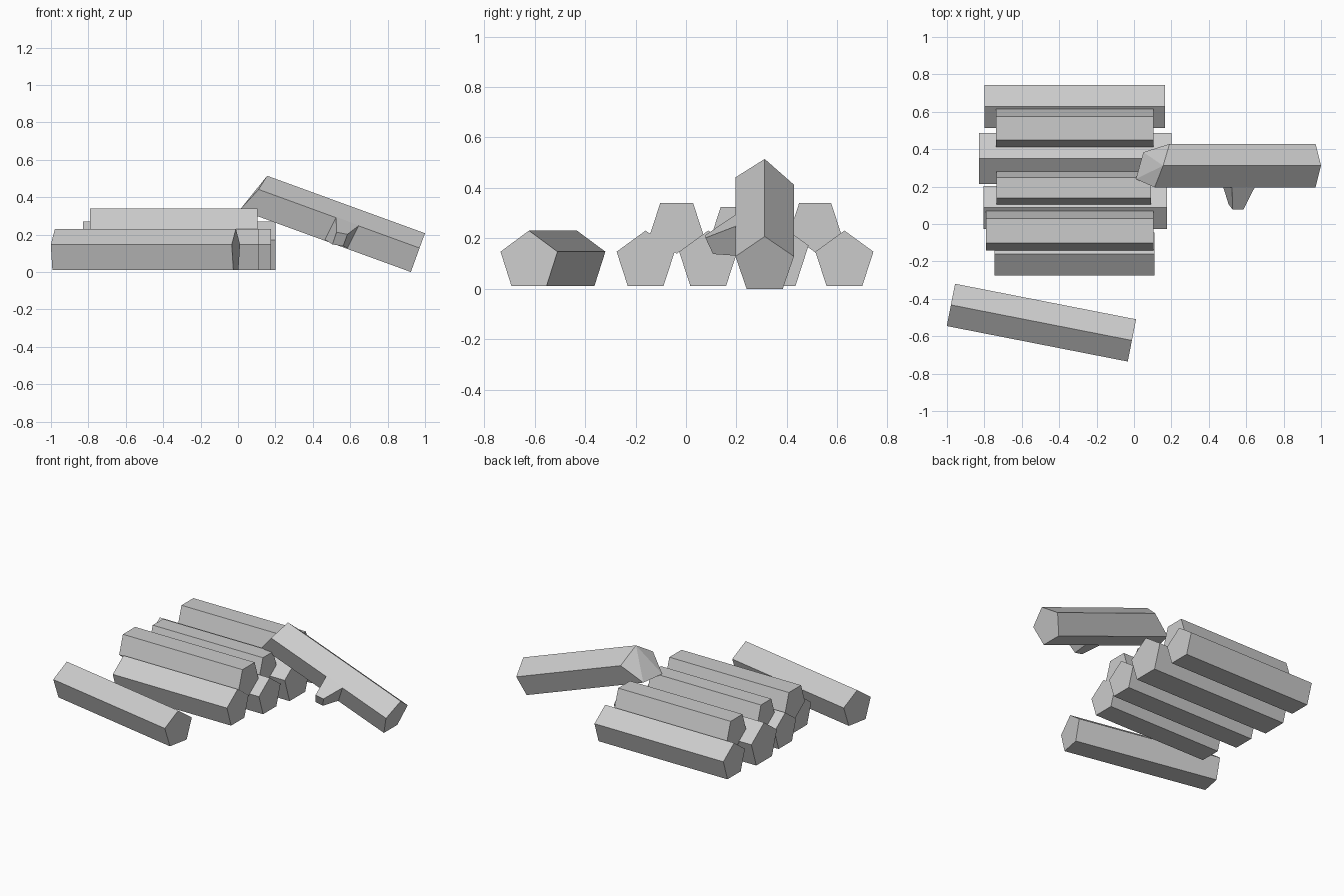
import bpy, bmesh, math
from mathutils import Matrix, Vector

old = bpy.data.objects.get("Cube")
if old:
    bpy.data.objects.remove(old, do_unlink=True)

# One plain grey for everything
grey = bpy.data.materials.new("plain grey")
grey.use_nodes = True
COLOUR = (0.6, 0.6, 0.6, 1)
grey.diffuse_color = COLOUR
grey.node_tree.nodes["Principled BSDF"].inputs["Base Color"].default_value = COLOUR


def finish(name, bm, matrix=Matrix()):
    bmesh.ops.recalc_face_normals(bm, faces=bm.faces[:])
    bm.transform(matrix)
    mesh = bpy.data.meshes.new(name)
    bm.to_mesh(mesh)
    bm.free()
    mesh.materials.append(grey)
    obj = bpy.data.objects.new(name, mesh)
    bpy.context.collection.objects.link(obj)
    return obj


def log(name, radius, starts, end, matrix, point_up=True):
    """Five-sided log along local x; starts gives the x of each corner at the first end."""
    bm = bmesh.new()
    first, last = [], []
    for k in range(5):
        a = math.tau * k / 5 + (0 if point_up else math.pi)
        y, z = radius * math.sin(a), radius * math.cos(a)
        first.append(bm.verts.new((starts[k], y, z)))
        last.append(bm.verts.new((end, y, z)))
    for k in range(5):
        n = (k + 1) % 5
        bm.faces.new((first[k], first[n], last[n], last[k]))
    bm.faces.new(last)
    for k in range(1, 4):
        bm.faces.new((first[0], first[k], first[k + 1]))
    return finish(name, bm, matrix)


FLAT = math.cos(math.pi / 5)   # centre-to-side distance for radius 1
GROUND = 0.012

# Bottom row: points up (radius, y, x start, x end)
for i, (r, y, x0, x1) in enumerate([(0.121, -0.16, -0.745, 0.11),
                                    (0.121, 0.088, -0.805, 0.176),
                                    (0.143, 0.35, -0.83, 0.2),
                                    (0.121, 0.628, -0.8, 0.165)]):
    log(f"bottom_log_{i + 1}", r, [x0] * 5, x1,
        Matrix.Translation((0, y, GROUND + FLAT * r)))

# Upper row: points down, resting in the gaps (radius, y, top z, x start, x end)
for i, (r, y, top, x0, x1) in enumerate([(0.111, -0.037, 0.34, -0.79, 0.105),
                                         (0.094, 0.193, 0.325, -0.735, 0.09),
                                         (0.108, 0.512, 0.34, -0.737, 0.105)]):
    log(f"upper_log_{i + 1}", r, [x0] * 5, x1,
        Matrix.Translation((0, y, top - FLAT * r)), point_up=False)

# Loose log lying in front, slightly turned
log("loose_log", 0.121, [-0.493] * 5, 0.493,
    Matrix.Translation((-0.495, -0.5275, GROUND + FLAT * 0.121))
    @ Matrix.Rotation(math.radians(-11.1), 4, 'Z'))

# Leaning log with an obliquely chopped upper end
log("leaning_log", 0.122, [-0.898, -0.831, -0.93, -0.973, -0.916], 0,
    Matrix.Translation((0.958, 0.312, 0.093))
    @ Matrix.Rotation(math.radians(20), 4, 'Y'))

# Tapered branch stub growing from the front of the leaning log
bm = bmesh.new()
base = [bm.verts.new(Vector(p)) for p in [(0.463, 0.243, 0.174), (0.586, 0.243, 0.128),
                                          (0.647, 0.199, 0.249), (0.524, 0.199, 0.296)]]
tip = [bm.verts.new(Vector(p)) for p in [(0.505, 0.107, 0.148), (0.562, 0.107, 0.138),
                                         (0.585, 0.077, 0.202), (0.527, 0.077, 0.213)]]
for k in range(4):
    n = (k + 1) % 4
    bm.faces.new((base[k], base[n], tip[n], tip[k]))
bm.faces.new(tip)
finish("branch_stub", bm)
